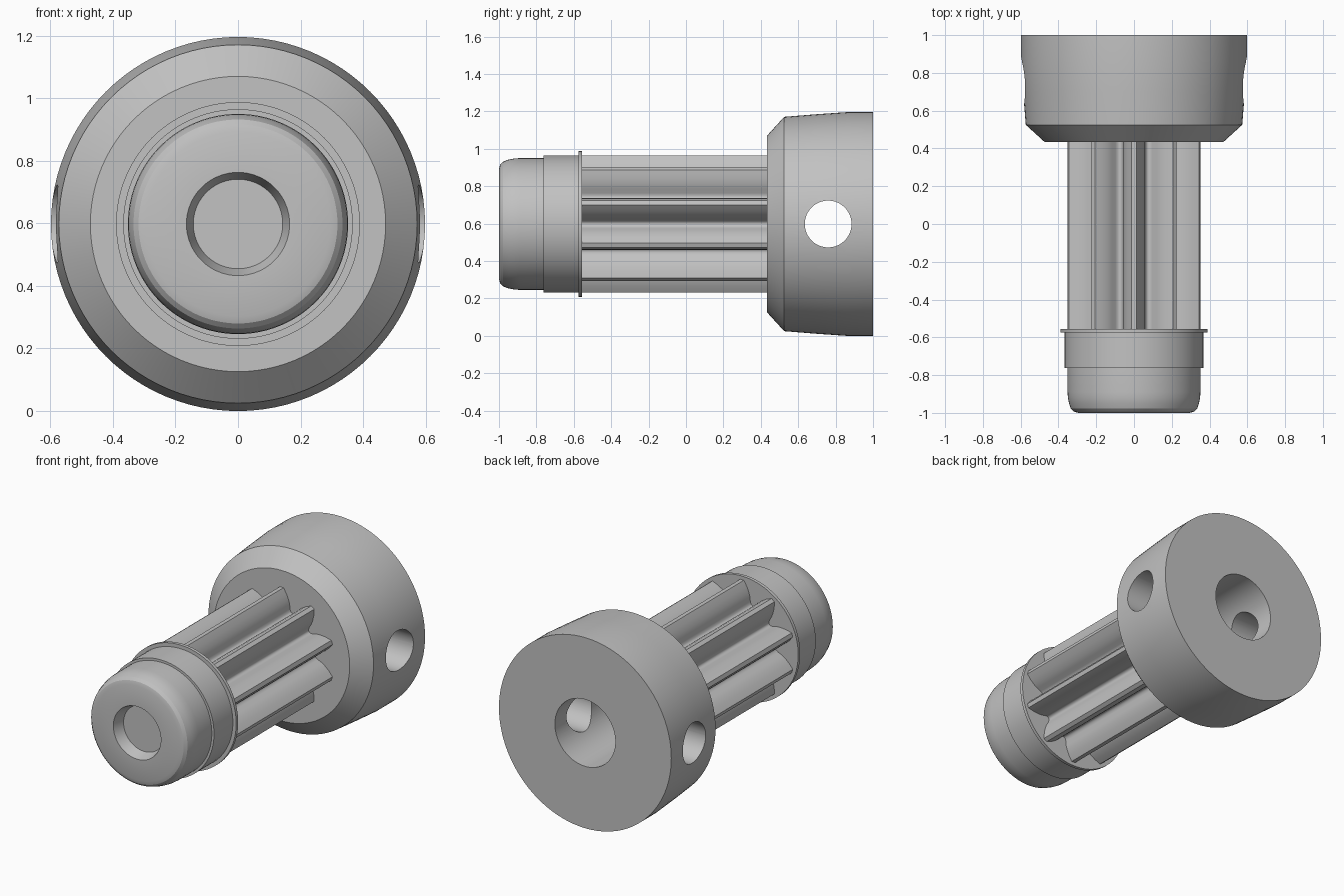
import bpy, bmesh, math
from mathutils import Matrix, Vector

if "Cube" in bpy.data.objects:
    bpy.data.objects.remove(bpy.data.objects["Cube"], do_unlink=True)

AXIS_Z = 0.598
SEGMENTS = 96

steel = bpy.data.materials.new("plain grey steel")
steel.use_nodes = True
GREY = (0.54, 0.54, 0.54, 1)
steel.diffuse_color = GREY
steel.node_tree.nodes["Principled BSDF"].inputs["Base Color"].default_value = GREY


def make_object(name, bm):
    bmesh.ops.recalc_face_normals(bm, faces=bm.faces)
    mesh = bpy.data.meshes.new(name)
    bm.to_mesh(mesh)
    bm.free()
    mesh.materials.append(steel)
    obj = bpy.data.objects.new(name, mesh)
    bpy.context.collection.objects.link(obj)
    return obj


def select(obj):
    bpy.ops.object.select_all(action='DESELECT')
    obj.select_set(True)
    bpy.context.view_layer.objects.active = obj


def smooth(obj, angle=25):
    select(obj)
    bpy.ops.object.shade_smooth_by_angle(angle=math.radians(angle))


def lathe(name, profile):
    """Turn (radius, y) points, starting and ending on the axis, about y."""
    bm = bmesh.new()
    verts = [bm.verts.new((r, y, AXIS_Z)) for r, y in profile]
    edges = [bm.edges.new(pair) for pair in zip(verts, verts[1:])]
    bmesh.ops.spin(bm, geom=verts + edges, cent=(0, 0, AXIS_Z), axis=(0, 1, 0),
                   angle=math.tau, steps=SEGMENTS, use_duplicate=False)
    bmesh.ops.remove_doubles(bm, verts=bm.verts, dist=0.0001)
    return make_object(name, bm)


# Drive head: chamfered front, slight taper and blind bore in the back
head = lathe("drive_head", [
    (0, 0.433), (0.472, 0.433), (0.573, 0.525), (0.587, 0.7), (0.598, 0.86),
    (0.598, 1), (0.21, 1), (0.21, 0.46), (0, 0.46)])

# Cross pin hole through the head
bm = bmesh.new()
bmesh.ops.create_cone(bm, cap_ends=True, segments=64, radius1=0.125, radius2=0.125,
                      depth=1.6, matrix=Matrix.Translation((0, 0.76, AXIS_Z))
                      @ Matrix.Rotation(math.pi / 2, 4, 'Y'))
cutter = make_object("pin_hole_cutter", bm)
cutter.hide_render = True
cut = head.modifiers.new("pin_hole", 'BOOLEAN')
cut.operation = 'DIFFERENCE'
cut.solver = 'EXACT'
cut.object = cutter
select(head)
bpy.ops.object.modifier_apply(modifier=cut.name)
bpy.data.objects.remove(cutter, do_unlink=True)
smooth(head)

# Nose: rounded pilot with a conical centre recess, shoulder and thin flange
nose = lathe("pilot_nose", [
    (0, -0.93), (0.143, -0.93), (0.165, -1), (0.295, -1), (0.318, -0.993),
    (0.334, -0.978), (0.344, -0.95), (0.35, -0.92), (0.352, -0.89),
    (0.352, -0.762), (0.367, -0.762), (0.367, -0.575), (0.39, -0.575),
    (0.39, -0.555), (0, -0.555)])
smooth(nose)

# Pinion: ten slender teeth with curved flanks and rounded valleys
TEETH = 10
FLANK = [(0.235, 17), (0.24, 15), (0.253, 13.2), (0.28, 11.4),
         (0.305, 9), (0.335, 5.8), (0.367, 2)]
bm = bmesh.new()
outline = []
for tooth in range(TEETH):
    for side, points in ((-1, FLANK), (1, FLANK[::-1])):
        for r, degrees in points:
            a = math.tau * tooth / TEETH + math.radians(side * degrees)
            outline.append(bm.verts.new((r * math.sin(a), -0.56, AXIS_Z + r * math.cos(a))))
end = bm.faces.new(outline)
grown = bmesh.ops.extrude_face_region(bm, geom=[end], use_keep_orig=True)
bmesh.ops.translate(bm, vec=Vector((0, 1, 0)),
                    verts=[v for v in grown["geom"] if isinstance(v, bmesh.types.BMVert)])
pinion = make_object("pinion_teeth", bm)
smooth(pinion, 38)
